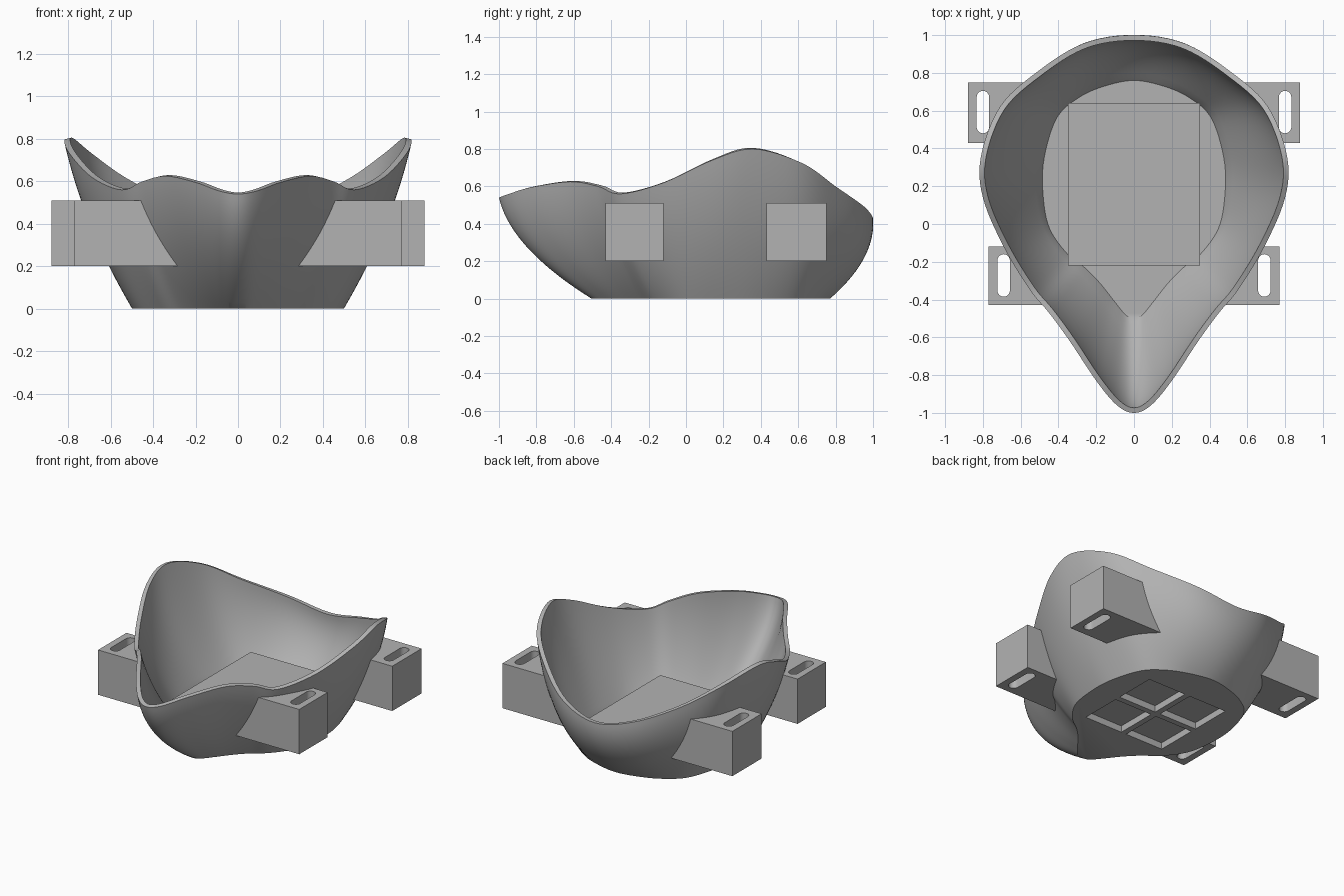
import bpy, bmesh, math
from mathutils import Vector

if "Cube" in bpy.data.objects:
    bpy.data.objects.remove(bpy.data.objects["Cube"])

grey = bpy.data.materials.new("grey")
grey.diffuse_color = (0.45, 0.45, 0.45, 1)
grey.use_nodes = True
grey.node_tree.nodes["Principled BSDF"].inputs["Base Color"].default_value = grey.diffuse_color

# Half outline from back to front: rim x, y, z, floor x, y, wall bulge
HALF = [
    (0, 1.0, .43, 0, .77, 1.15), (.27, .955, .49, .16, .74, 1.1),
    (.52, .80, .60, .30, .68, .9), (.71, .62, .725, .42, .57, .65),
    (.81, .36, .80, .49, .35, .45), (.80, .14, .74, .495, .15, .45),
    (.69, -.12, .62, .46, -.03, .45), (.55, -.35, .56, .36, -.17, .5),
    (.45, -.47, .60, .27, -.24, .6), (.34, -.62, .625, .19, -.32, .7),
    (.20, -.83, .595, .11, -.42, .75), (.09, -.96, .555, .05, -.49, .75),
    (0, -1.0, .54, 0, -.505, .75)]
LOOP = HALF + [(-p[0], p[1], p[2], -p[3]) + p[4:] for p in HALF[-2:0:-1]]


def smooth_loop(pts, steps):
    """Closed Catmull-Rom curve through points of any dimension."""
    out, n = [], len(pts)
    for i in range(n):
        a, b, c, d = (pts[(i + k) % n] for k in (-1, 0, 1, 2))
        for s in range(steps):
            t = s / steps
            out.append([.5 * (2 * q + (r - p) * t + (2 * p - 5 * q + 4 * r - w) * t * t
                              + (3 * q - p - 3 * r + w) * t ** 3)
                        for p, q, r, w in zip(a, b, c, d)])
    return out


def finish(name, bm):
    bmesh.ops.recalc_face_normals(bm, faces=bm.faces)
    me = bpy.data.meshes.new(name)
    bm.to_mesh(me)
    bm.free()
    me.materials.append(grey)
    ob = bpy.data.objects.new(name, me)
    bpy.context.collection.objects.link(ob)
    return ob


def bowl(name, capped):
    bm = bmesh.new()
    rings, levels = [], 18
    for j in range(levels + 1):
        t = j / levels
        ring = []
        for rx, ry, rz, bx, by, b in smooth_loop(LOOP, 6):
            f = t + b * t * (1 - t)
            ring.append(bm.verts.new((bx + (rx - bx) * f, by + (ry - by) * f, rz * t)))
        rings.append(ring)
    n = len(rings[0])
    for lo, hi in zip(rings, rings[1:]):
        for i in range(n):
            k = (i + 1) % n
            bm.faces.new((lo[i], lo[k], hi[k], hi[i]))
    bm.faces.new(rings[0][::-1])
    if capped:
        top = bm.verts.new((0, .1, .62))
        for i in range(n):
            bm.faces.new((rings[-1][i], rings[-1][(i + 1) % n], top))
    return finish(name, bm)


def box(name, lo, hi):
    bm = bmesh.new()
    bmesh.ops.create_cube(bm, size=1)
    for v in bm.verts:
        v.co = Vector([(l + h) / 2 + c * (h - l) for c, l, h in zip(v.co, lo, hi)])
    return finish(name, bm)


def slot(name, x, y0, y1, r):
    """Vertical round-ended slot cutter."""
    bm = bmesh.new()
    pts = []
    for cy, start in ((y1 - r, 0), (y0 + r, math.pi)):
        for k in range(13):
            a = start + math.pi * k / 12
            pts.append((x + r * math.cos(a), cy + r * math.sin(a)))
    lo = [bm.verts.new((p[0], p[1], .1)) for p in pts]
    hi = [bm.verts.new((p[0], p[1], .6)) for p in pts]
    bm.faces.new(lo[::-1])
    bm.faces.new(hi)
    for i in range(len(pts)):
        k = (i + 1) % len(pts)
        bm.faces.new((lo[i], lo[k], hi[k], hi[i]))
    return finish(name, bm)


def apply(ob, mod):
    bpy.context.view_layer.objects.active = ob
    bpy.ops.object.modifier_apply(modifier=mod.name)


def cut(ob, tool, op="DIFFERENCE"):
    m = ob.modifiers.new("cut", "BOOLEAN")
    m.operation, m.object, m.solver = op, tool, "EXACT"
    apply(ob, m)


def shade(ob):
    bpy.ops.object.select_all(action="DESELECT")
    ob.select_set(True)
    bpy.context.view_layer.objects.active = ob
    bpy.ops.object.shade_smooth_by_angle(angle=math.radians(35))


# Thin open shell
shell = bowl("shell", False)
m = shell.modifiers.new("wall", "SOLIDIFY")
m.thickness, m.offset = .028, -1
apply(shell, m)

# Filled volume just inside the outer wall, used to trim the other parts
core = bowl("core_cutter", True)
for v in core.data.vertices:
    v.co = Vector((v.co.x * .98, .2 + (v.co.y - .2) * .98, v.co.z * .98 + .01))

# Raised platform on the floor, trimmed to the bowl
platform = box("platform", (-.35, -.22, -.1), (.35, .64, .2))
cut(platform, core, "INTERSECT")

# Four square pockets in the underside
tools = [core]
for sx in (-1, 1):
    for sy in (-1, 1):
        cx, cy = sx * .165, .21 + sy * .165
        p = box("pocket_cutter", (cx - .145, cy - .145, -.1), (cx + .145, cy + .145, .045))
        cut(shell, p)
        cut(platform, p)
        tools.append(p)

# Slotted mounting blocks on both sides
for side, s in (("left", -1), ("right", 1)):
    for end, outer, y0, y1, sx, s0, s1 in (("front", .77, -.43, -.12, .69, -.385, -.16),
                                           ("back", .88, .43, .75, .80, .48, .705)):
        xs = sorted((s * .22, s * outer))
        block = box(f"{end}_{side}_block", (xs[0], y0, .2), (xs[1], y1, .51))
        hole = slot("slot_cutter", s * sx, s0, s1, .033)
        cut(block, core)
        cut(block, hole)
        shade(block)
        tools.append(hole)

shade(shell)
shade(platform)
for t in tools:
    bpy.data.objects.remove(t)
